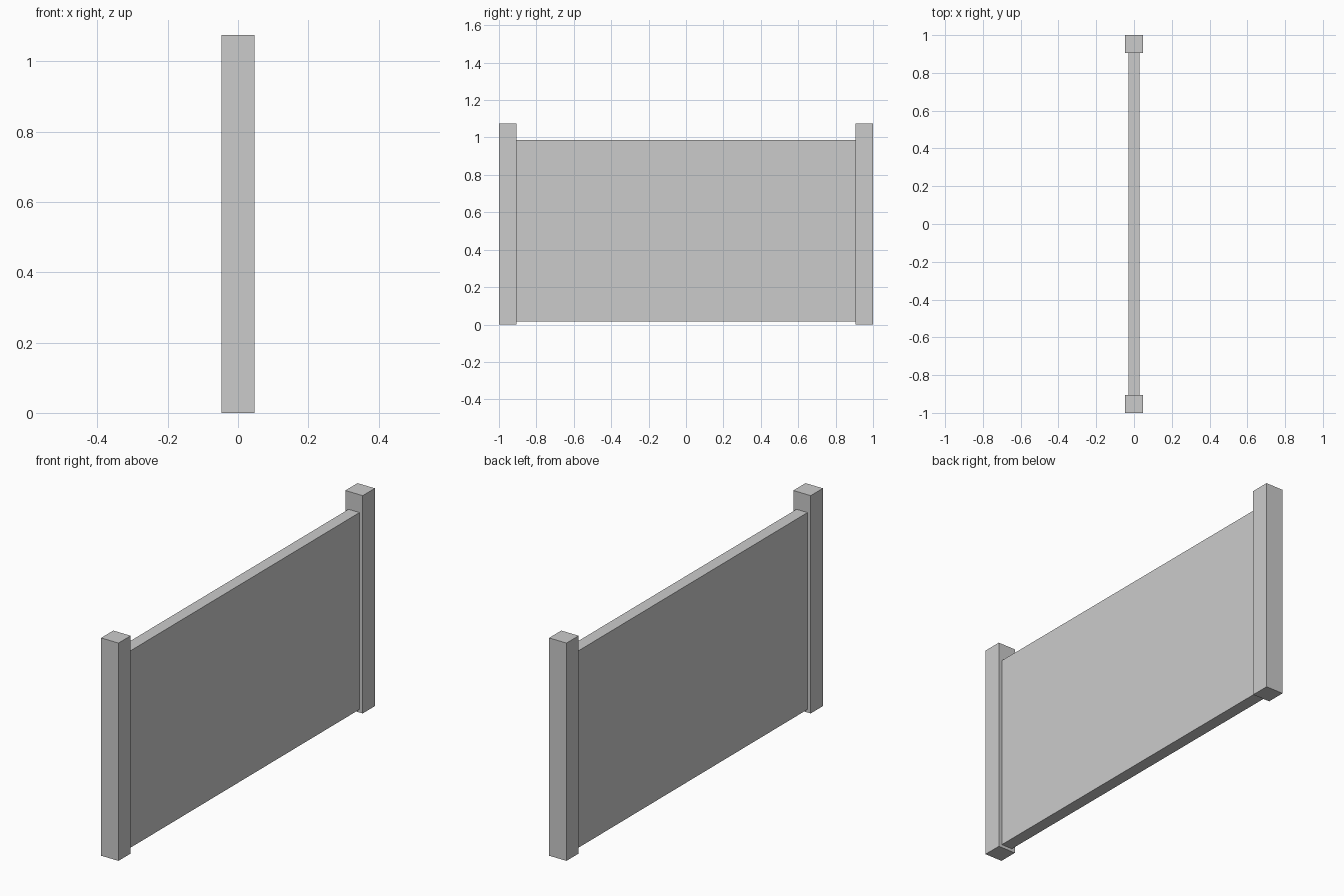
import bpy

if "Cube" in bpy.data.objects:
    bpy.data.objects.remove(bpy.data.objects["Cube"])

POST = 0.095            # square post side
POST_H = 1.075
PANEL_T = 0.06          # panel thickness
PANEL_Z = (0.015, 0.987)


def box(name, size, centre):
    bpy.ops.mesh.primitive_cube_add(size=1, location=centre)
    ob = bpy.context.object
    ob.name = name
    ob.scale = size
    bpy.ops.object.transform_apply(location=False, rotation=False, scale=True)
    return ob


# End posts
for name, side in (("front_post", -1), ("back_post", 1)):
    box(name, (POST, POST, POST_H), (0, side * (1 - POST / 2), POST_H / 2))

# Solid panel spanning between the posts, raised slightly off the ground
box("fence_panel",
    (PANEL_T, 2 - 2 * POST, PANEL_Z[1] - PANEL_Z[0]),
    (0, 0, sum(PANEL_Z) / 2))
